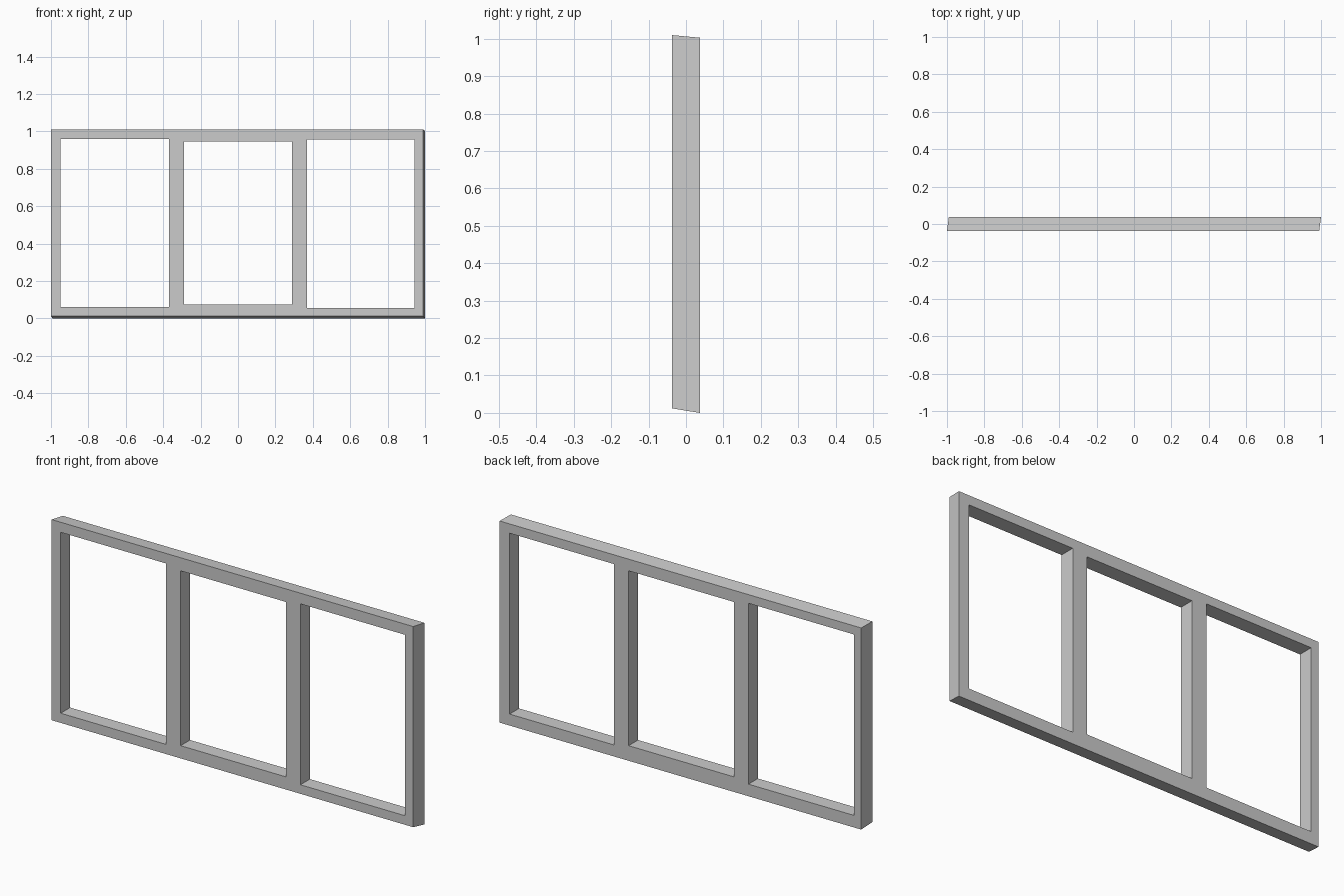
import bpy
import bmesh

if "Cube" in bpy.data.objects:
    bpy.data.objects.remove(bpy.data.objects["Cube"], do_unlink=True)

FRONT, BACK = -0.037, 0.037

# Outer outline at the front and at the slightly offset back: x0, x1, z0, z1
outer_front = (-1.0, 0.99, 0.012, 1.01)
outer_back = (-0.99, 1.0, 0.0, 1.003)

# Three window openings
openings = [
    (-0.95, -0.37, 0.06, 0.96),
    (-0.29, 0.29, 0.075, 0.945),
    (0.37, 0.945, 0.057, 0.957),
]


def add_loop(bm, rect, y):
    x0, x1, z0, z1 = rect
    corners = [(x0, z0), (x1, z0), (x1, z1), (x0, z1)]
    verts = [bm.verts.new((x, y, z)) for x, z in corners]
    edges = [bm.edges.new((verts[i], verts[i - 1])) for i in range(4)]
    return verts, edges


# Front and back panels with holes, joined by walls
bm = bmesh.new()
sides = []
for y, outline in ((FRONT, outer_front), (BACK, outer_back)):
    loops = [add_loop(bm, rect, y) for rect in [outline] + openings]
    edges = [e for _, loop_edges in loops for e in loop_edges]
    bmesh.ops.triangle_fill(bm, edges=edges, use_beauty=True, normal=(0, -1, 0))
    sides.append([verts for verts, _ in loops])

for front, back in zip(*sides):
    for i in range(4):
        bm.faces.new((front[i - 1], front[i], back[i], back[i - 1]))
bmesh.ops.recalc_face_normals(bm, faces=bm.faces)

mesh = bpy.data.meshes.new("window_frame")
bm.to_mesh(mesh)
bm.free()

# Painted grey finish
grey = bpy.data.materials.new("grey")
grey.use_nodes = True
colour = (0.6, 0.6, 0.6, 1.0)
grey.diffuse_color = colour
grey.node_tree.nodes["Principled BSDF"].inputs["Base Color"].default_value = colour
mesh.materials.append(grey)

frame = bpy.data.objects.new("window_frame", mesh)
bpy.context.collection.objects.link(frame)
